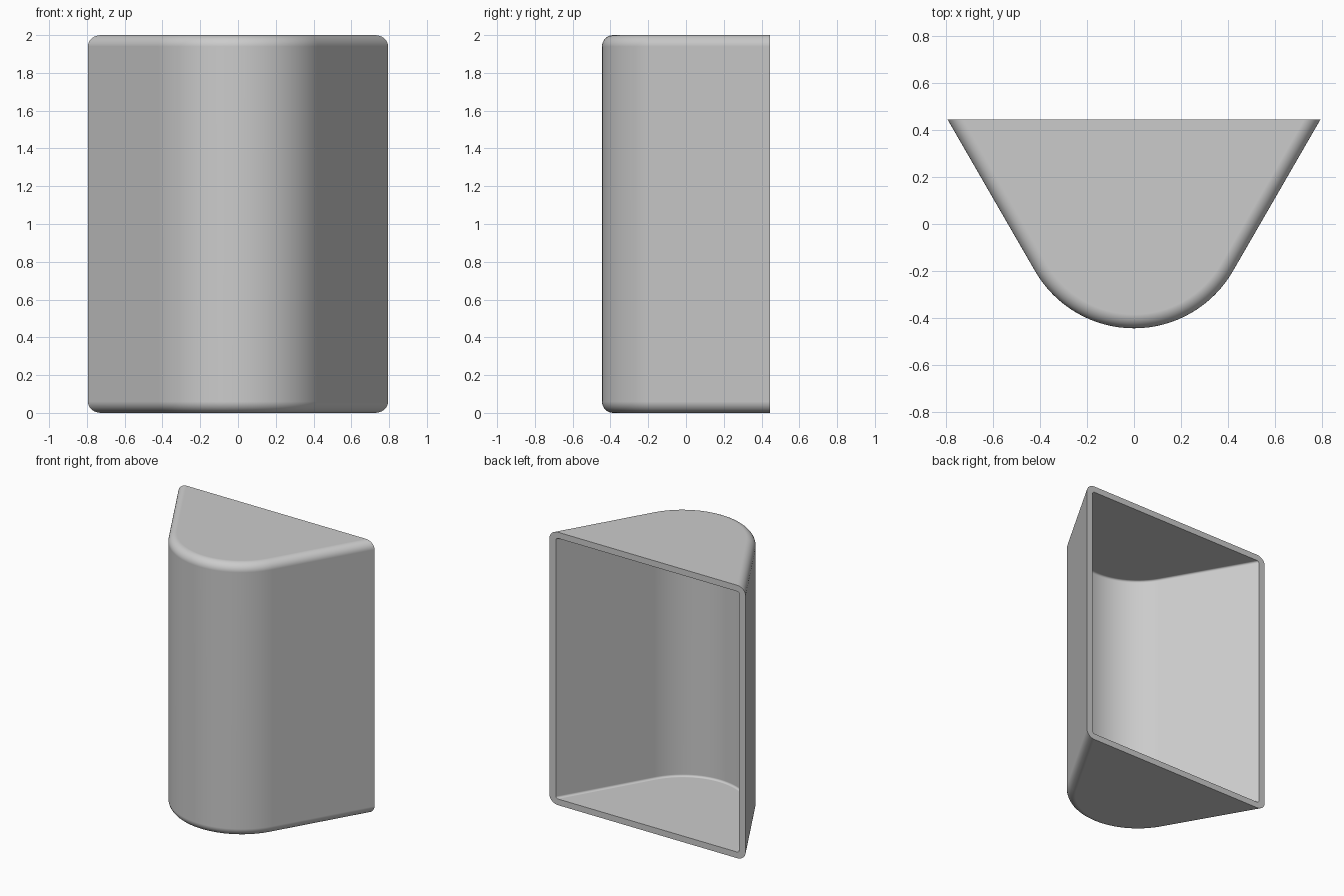
import bpy, bmesh
from math import radians, sin, cos, tan, pi

cube = bpy.data.objects.get("Cube")
if cube:
    bpy.data.objects.remove(cube, do_unlink=True)

HEIGHT, BACK = 2.0, 0.445
RADIUS, WALL, FILLET = 0.487, 0.045, 0.06
CENTER = RADIUS - BACK
ARC_STEPS, FILLET_STEPS = 32, 8

grey = bpy.data.materials.new("plain_grey")
grey.use_nodes = True
colour = (0.6, 0.6, 0.6, 1)
grey.diffuse_color = colour
grey.node_tree.nodes["Principled BSDF"].inputs["Base Color"].default_value = colour


def outline(inset):
    """Rounded V, open at the back, moved inward by inset."""
    r = RADIUS - inset
    points = []
    for i in range(ARC_STEPS + 1):
        a = radians(-150 + 120 * i / ARC_STEPS)
        points.append((r * cos(a), CENTER + r * sin(a)))
    x, y = points[-1]
    end = x + (BACK - y) * tan(radians(30))
    return [(-end, BACK)] + points + [(end, BACK)]


def skin(bm, offset, inward):
    """Wall with filleted top and bottom; returns its open back loop."""
    r = FILLET - offset
    half = [(offset + r * (1 - sin(t)), offset + r * (1 - cos(t)))
            for t in (pi / 2 * i / FILLET_STEPS for i in range(FILLET_STEPS + 1))]
    levels = half + [(d, HEIGHT - z) for d, z in reversed(half)]
    rings = [[bm.verts.new((x, y, z)) for x, y in outline(d)] for d, z in levels]
    faces = [bm.faces.new(rings[0][::-1]), bm.faces.new(rings[-1])]
    for low, high in zip(rings, rings[1:]):
        for i in range(len(low) - 1):
            faces.append(bm.faces.new((low[i], low[i + 1], high[i + 1], high[i])))
    if inward:
        bmesh.ops.reverse_faces(bm, faces=faces)
    return [ring[0] for ring in rings] + [ring[-1] for ring in reversed(rings)]


# Hollow shell: outer skin, inner skin and the flat rim joining them
bm = bmesh.new()
outer = skin(bm, 0, False)
inner = skin(bm, WALL, True)
for i in range(len(outer)):
    j = (i + 1) % len(outer)
    bm.faces.new((outer[i], outer[j], inner[j], inner[i]))
bmesh.ops.recalc_face_normals(bm, faces=bm.faces)

mesh = bpy.data.meshes.new("open_back_shell")
bm.to_mesh(mesh)
bm.free()
mesh.materials.append(grey)
shell = bpy.data.objects.new("open_back_shell", mesh)
bpy.context.collection.objects.link(shell)

# Smooth curves with crisp rim edges and flat caps
bpy.context.view_layer.objects.active = shell
shell.select_set(True)
bpy.ops.object.shade_smooth_by_angle(angle=radians(30))
weighted = shell.modifiers.new("flat_caps", 'WEIGHTED_NORMAL')
weighted.keep_sharp = True
